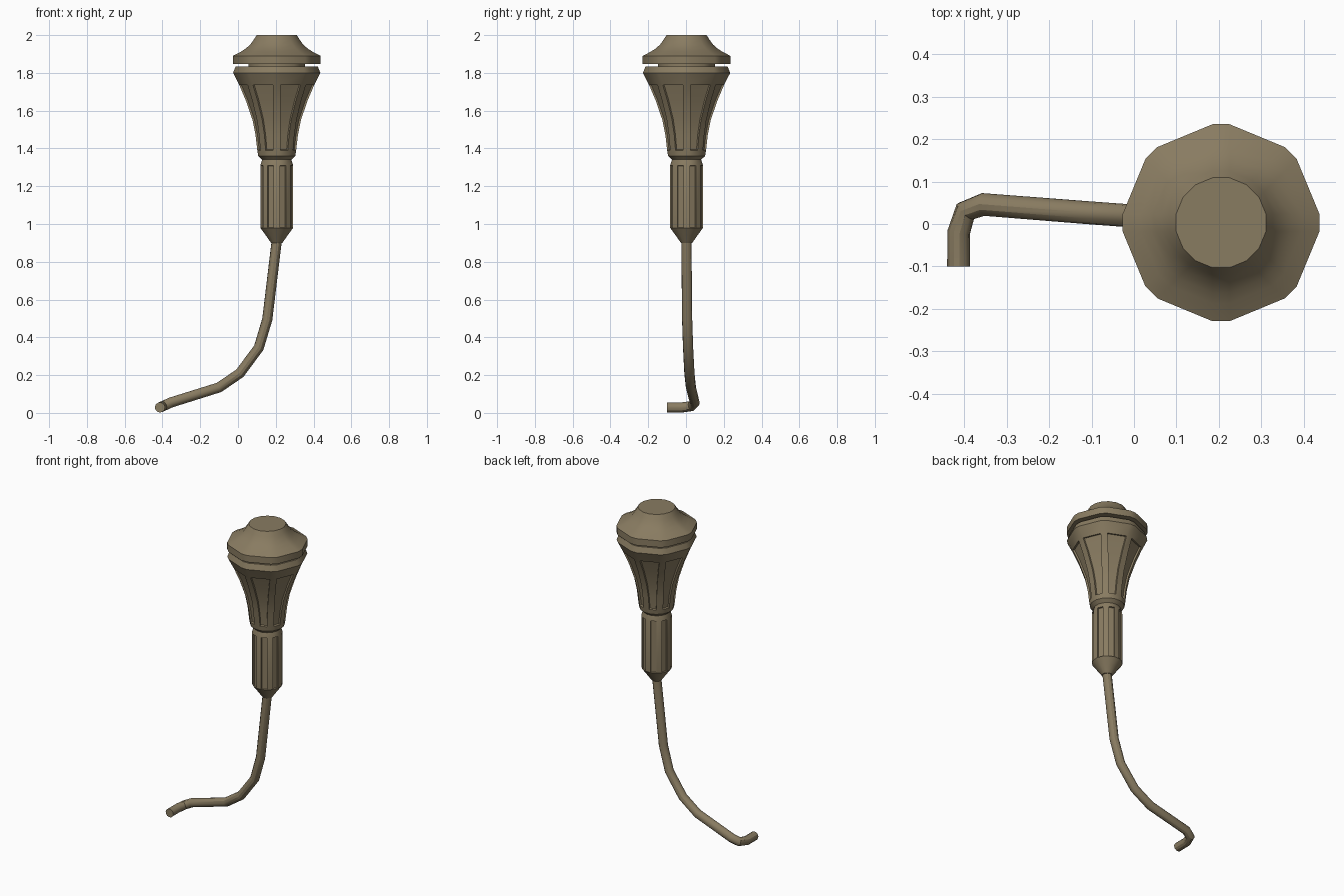
import bpy, bmesh, math
from mathutils import Vector

if "Cube" in bpy.data.objects:
    bpy.data.objects.remove(bpy.data.objects["Cube"])

AX, AY = 0.205, 0.003      # axis of the handle
RIB = 0.02                 # half width of the narrow corner faces

mat = bpy.data.materials.new("bronze")
mat.diffuse_color = (0.25, 0.2, 0.12, 1)
mat.use_nodes = True
mat.node_tree.nodes["Principled BSDF"].inputs["Base Color"].default_value = mat.diffuse_color


def finish(ob):
    ob.data.materials.append(mat)
    bpy.ops.object.select_all(action='DESELECT')
    ob.select_set(True)
    bpy.context.view_layer.objects.active = ob
    bpy.ops.object.shade_smooth_by_angle(angle=math.radians(30))


def ring(bm, r, z):
    """Octagon with bevelled corners that turns into a 16-gon when narrow."""
    h = min(RIB, r * math.tan(math.pi / 16))
    verts = []
    for k in range(8):
        a = k * math.pi / 4
        for s in (-h, h):
            verts.append(bm.verts.new((AX + r * math.cos(a) - s * math.sin(a),
                                       AY + r * math.sin(a) + s * math.cos(a), z)))
    return verts


def turned(name, profile, panel_rows=(), inset=0.003, depth=0.01):
    """Loft rings from bottom to top; sink a panel into each wide face column."""
    bm = bmesh.new()
    rings = [ring(bm, r, z) for r, z in profile]
    panels = []
    for j in range(len(rings) - 1):
        a, b = rings[j], rings[j + 1]
        for i in range(16):
            n = (i + 1) % 16
            f = bm.faces.new((a[i], a[n], b[n], b[i]))
            if i % 2 and j in panel_rows:
                panels.append(f)
    bm.faces.new(rings[0][::-1])
    bm.faces.new(rings[-1])
    bm.normal_update()
    if panels:
        bmesh.ops.inset_region(bm, faces=panels, thickness=inset, depth=-depth,
                               use_even_offset=True, use_boundary=True)
    me = bpy.data.meshes.new(name)
    bm.to_mesh(me)
    bm.free()
    ob = bpy.data.objects.new(name, me)
    bpy.context.collection.objects.link(ob)
    finish(ob)


# Domed end cap
turned("end_cap", [(0.232, 1.848), (0.232, 1.89), (0.19, 1.912), (0.165, 1.928),
                   (0.14, 1.95), (0.122, 1.975), (0.106, 2.0)])
# Recessed neck under the cap
turned("cap_neck", [(0.15, 1.82), (0.15, 1.86)])
# Flared handle with eight sunken panels
turned("flared_handle", [(0.077, 1.34), (0.098, 1.36), (0.103, 1.39), (0.112, 1.47),
                         (0.128, 1.55), (0.162, 1.65), (0.198, 1.735),
                         (0.231, 1.80), (0.217, 1.835)], panel_rows=range(2, 6))
# Fluted ferrule
turned("ferrule", [(0.03, 0.90), (0.058, 0.94), (0.087, 0.98), (0.087, 1.31),
                   (0.077, 1.342)], panel_rows=(2,), inset=0.002, depth=0.008)

# Bent rod with a hooked tip
path = [(0.205, 0.002, 0.91), (0.155, 0.006, 0.495), (0.11, 0.011, 0.345),
        (0.01, 0.018, 0.21), (-0.10, 0.026, 0.135), (-0.355, 0.046, 0.055),
        (-0.397, 0.03, 0.036), (-0.413, -0.02, 0.029), (-0.413, -0.10, 0.029)]
cu = bpy.data.curves.new("bent_rod", 'CURVE')
cu.dimensions = '3D'
cu.bevel_depth = 0.027
cu.bevel_resolution = 4
cu.use_fill_caps = True
sp = cu.splines.new('POLY')
sp.points.add(len(path) - 1)
for p, co in zip(sp.points, path):
    p.co = (*co, 1)
rod = bpy.data.objects.new("bent_rod", cu)
bpy.context.collection.objects.link(rod)
bpy.context.view_layer.objects.active = rod
rod.select_set(True)
bpy.ops.object.select_all(action='DESELECT')
rod.select_set(True)
bpy.ops.object.convert(target='MESH')
finish(bpy.context.view_layer.objects.active)
